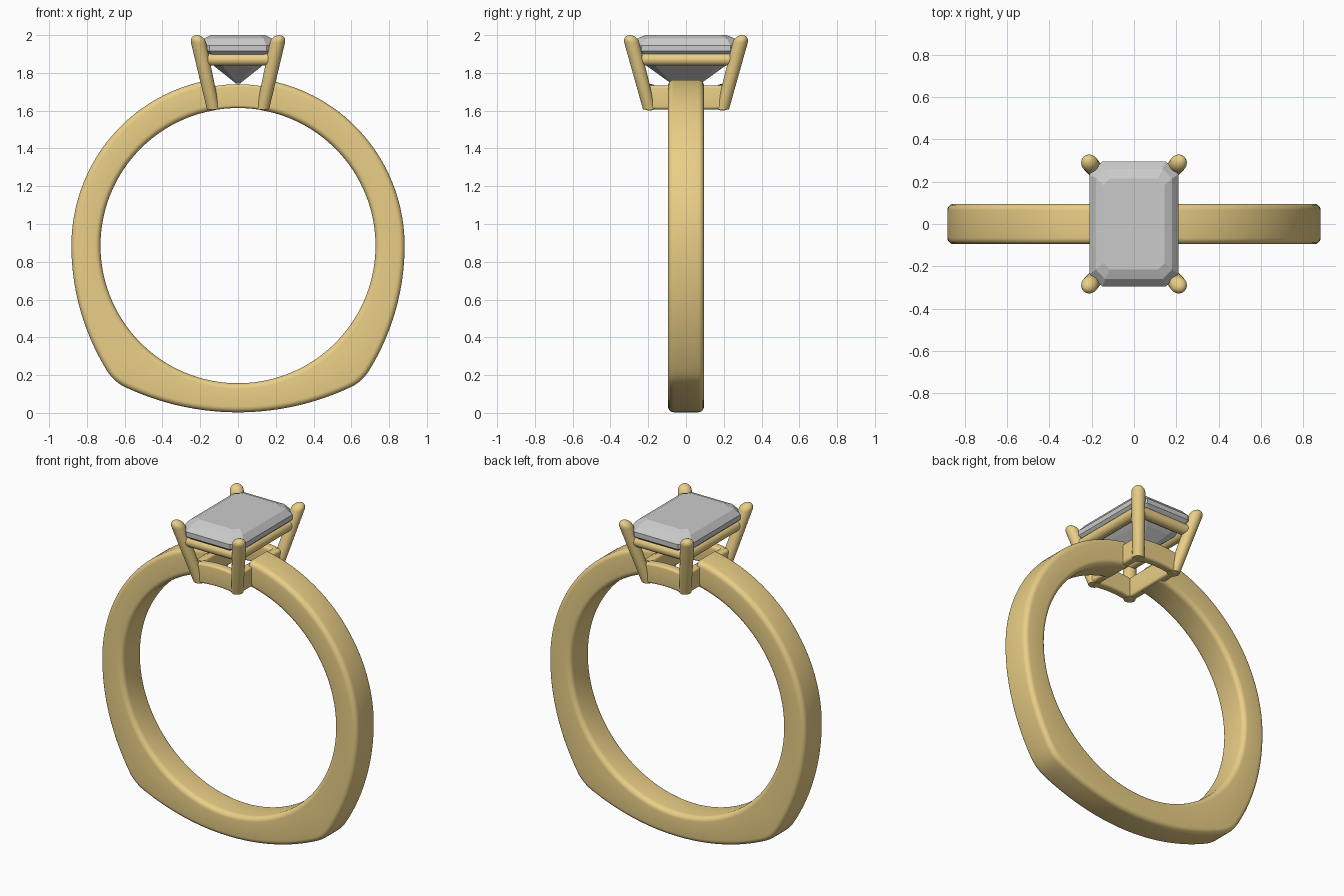
import bpy, bmesh, math
from mathutils import Vector

if "Cube" in bpy.data.objects:
    bpy.data.objects.remove(bpy.data.objects["Cube"])

gold = bpy.data.materials.new("gold")
gold.diffuse_color = (0.82, 0.62, 0.24, 1)
gold.use_nodes = True
gold.node_tree.nodes["Principled BSDF"].inputs["Base Color"].default_value = gold.diffuse_color


def loft(name, rings, mat=None, smooth=True):
    """Skin a list of equal-length point rings and cap both ends."""
    bm = bmesh.new()
    vr = [[bm.verts.new(p) for p in ring] for ring in rings]
    n = len(vr[0])
    for a, b in zip(vr, vr[1:]):
        for i in range(n):
            j = (i + 1) % n
            bm.faces.new((a[i], a[j], b[j], b[i]))
    bm.faces.new(vr[0])
    bm.faces.new(vr[-1])
    bmesh.ops.recalc_face_normals(bm, faces=bm.faces[:])
    me = bpy.data.meshes.new(name)
    bm.to_mesh(me)
    bm.free()
    ob = bpy.data.objects.new(name, me)
    bpy.context.collection.objects.link(ob)
    if mat:
        me.materials.append(mat)
    if smooth:
        bpy.ops.object.select_all(action='DESELECT')
        ob.select_set(True)
        bpy.context.view_layer.objects.active = ob
        bpy.ops.object.shade_smooth_by_angle(angle=math.radians(35))
    return ob


def rounded_rect(w0, w1, h, r, seg=5):
    """Rounded rectangle spanning w0..w1 by -h..h."""
    pts = []
    for k, (cx, cy) in enumerate([(w1 - r, h - r), (w0 + r, h - r),
                                  (w0 + r, -h + r), (w1 - r, -h + r)]):
        for s in range(seg + 1):
            a = math.pi / 2 * (k + s / seg)
            pts.append((cx + r * math.cos(a), cy + r * math.sin(a)))
    return pts


# Shank: round finger hole, outer outline made of arcs with squared lower corners
CZ, R_IN = 0.885, 0.728


def ray(d, cx, cz, r):
    c = Vector((cx, cz - CZ))
    k = d.dot(c)
    return k + math.sqrt(k * k - c.length_squared + r * r)


def outer(a):
    d = Vector((abs(math.sin(a)), math.cos(a)))
    if d.y >= 0:
        return 0.882 + 0.008 * d.y ** 2
    side, base = ray(d, 0.882 - 1.256, CZ, 1.256), ray(d, 0, 1.405, 1.402)
    k = 0.03
    h = max(k - abs(side - base), 0) / k
    return min(side, base) - h * h * k / 4


start, N = 0.165, 180
rings = []
for i in range(N + 1):
    a = start + (2 * math.pi - 2 * start) * i / N
    rings.append([(r * math.sin(a), y, CZ + r * math.cos(a))
                  for r, y in rounded_rect(R_IN, outer(a), 0.095, 0.03)])
loft("shank", rings, gold)

# Four splayed prongs with domed tips
foot, tip = Vector((0.13, 0.193, 1.605)), Vector((0.209, 0.287, 1.96))
profile = [(0, 0.034), (1, 0.04)]
for s in range(1, 7):
    a = math.pi / 2 * s / 6.2
    profile.append((1 + 0.04 * math.sin(a) / (tip.z - foot.z), 0.04 * math.cos(a)))
for name, sx, sy in (("front_left_prong", -1, -1), ("front_right_prong", 1, -1),
                     ("back_left_prong", -1, 1), ("back_right_prong", 1, 1)):
    rings = []
    for t, r in profile:
        c = foot.lerp(tip, t)
        rings.append([(sx * c.x + r * math.cos(k * math.tau / 24),
                       sy * c.y + r * math.sin(k * math.tau / 24), c.z) for k in range(24)])
    loft(name, rings, gold)

# Base rails join the prong feet; the front and back ones arch gently
for name, s in (("front", -1), ("back", 1)):
    rings = []
    for i in range(13):
        x = -0.13 + 0.26 * i / 12
        drop = x * x * 0.7
        rings.append([(x, s * 0.193 + y, 1.677 + z - drop)
                      for z, y in rounded_rect(-0.063, 0.063, 0.028, 0.015)])
    loft(name + "_base_rail", rings, gold)
for name, s in (("left", -1), ("right", 1)):
    rings = [[(s * 0.135 + x, y, 1.67 + z)
              for z, x in rounded_rect(-0.063, 0.063, 0.026, 0.015)] for y in (-0.193, 0.193)]
    loft(name + "_base_rail", rings, gold)

# Upper gallery rail: round wire frame under the stone
rx, ry, rz = 0.178, 0.255, 1.871
corners = [(-rx, -ry), (rx, -ry), (rx, ry), (-rx, ry)]
for i, side in enumerate(("front", "right", "back", "left")):
    p, q = (Vector((*corners[j % 4], rz)) for j in (i, i + 1))
    n = (q - p).normalized().cross(Vector((0, 0, 1)))
    loft(side + "_gallery_rail",
         [[c + n * 0.033 * math.cos(k * math.tau / 20) + Vector((0, 0, 0.033 * math.sin(k * math.tau / 20)))
           for k in range(20)] for c in (p, q)], gold)


# Step-cut stone with clipped corners
def octagon(x, y, c, z):
    return [(x, y - c, z), (x - c, y, z), (c - x, y, z), (-x, y - c, z),
            (-x, c - y, z), (c - x, -y, z), (x - c, -y, z), (x, c - y, z)]


loft("stone", [octagon(*v) for v in (
    (0.145, 0.215, 0.03, 2.0), (0.18, 0.26, 0.045, 1.982), (0.21, 0.295, 0.06, 1.945),
    (0.21, 0.295, 0.06, 1.915), (0.125, 0.205, 0.045, 1.835), (0.012, 0.08, 0.006, 1.745))],
    smooth=False)
